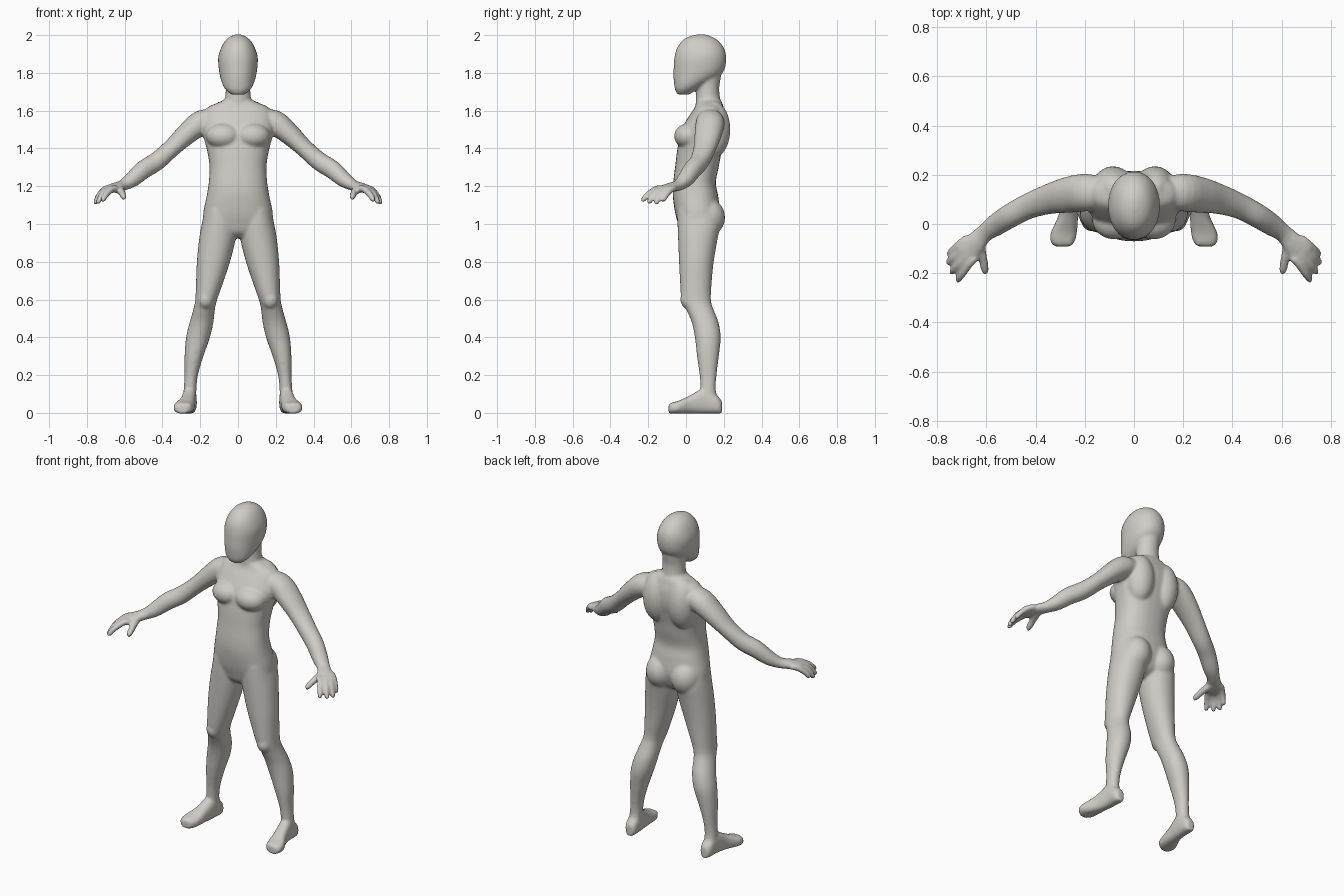
import bpy, bmesh, math
from mathutils import Vector, Matrix

SEG = 28
bm = bmesh.new()


def spline(rows, n=4):
    """Catmull-Rom refinement of a list of number rows."""
    out = []
    for i in range(len(rows) - 1):
        a, b, c, d = (rows[max(i - 1, 0)], rows[i], rows[i + 1],
                      rows[min(i + 2, len(rows) - 1)])
        for k in range(n):
            t = k / n
            out.append([0.5 * (2 * q + (r - p) * t + (2 * p - 5 * q + 4 * r - s) * t * t
                               + (3 * q - p - 3 * r + s) * t ** 3)
                        for p, q, r, s in zip(a, b, c, d)])
    return out + [list(rows[-1])]


def loft(rings, power=2.0, mirror=False):
    """Closed skin through (centre, u, v) superellipse rings."""
    for sx in ((1, -1) if mirror else (1,)):
        loops = []
        for c, u, v in rings:
            loop = []
            for k in range(SEG):
                a = 2 * math.pi * k / SEG
                ca, sa = math.cos(a), math.sin(a)
                p = (c + u * math.copysign(abs(ca) ** (2 / power), ca)
                     + v * math.copysign(abs(sa) ** (2 / power), sa))
                loop.append(bm.verts.new((p.x * sx, p.y, p.z)))
            loops.append(loop)
        faces = [bm.faces.new(loops[0]), bm.faces.new(loops[-1][::-1])]
        for a, b in zip(loops, loops[1:]):
            for k in range(SEG):
                j = (k + 1) % SEG
                faces.append(bm.faces.new((a[j], a[k], b[k], b[j])))
        bmesh.ops.recalc_face_normals(bm, faces=faces)


def stack(rows, power=2.0, mirror=False):
    """Horizontal sections: z, x min, x max, y min, y max."""
    loft([(Vector(((a + b) / 2, (c + d) / 2, z)), Vector((max(b - a, .004) / 2, 0, 0)),
           Vector((0, max(d - c, .004) / 2, 0))) for z, a, b, c, d in spline(rows)],
         power, mirror)


def tube(rows, power=2.0):
    """Mirrored limb along a path: x, y, z, sideways radius, upward radius."""
    rows = spline(rows)
    rings = []
    for i, r in enumerate(rows):
        t = Vector(rows[min(i + 1, len(rows) - 1)][:3]) - Vector(rows[max(i - 1, 0)][:3])
        t.normalize()
        side = t.cross(Vector((0, 0, 1))).normalized()
        rings.append((Vector(r[:3]), side * r[3], side.cross(t) * r[4]))
    loft(rings, power, True)


def bulge(centre, radii, mirror=True):
    for sx in ((1, -1) if mirror else (1,)):
        m = (Matrix.Translation((centre[0] * sx, centre[1], centre[2]))
             @ Matrix.Diagonal((*radii, 1)))
        bmesh.ops.create_uvsphere(bm, u_segments=28, v_segments=18, radius=1, matrix=m)


def centred(rows):
    return [(z, -w, w, a, b) for z, w, a, b in rows]


# Head: egg-shaped skull with a smooth face mask and jaw
stack(centred([(2.004, .012, .06, .10), (1.992, .042, .015, .135), (1.97, .068, -.02, .172),
               (1.93, .091, -.049, .202), (1.88, .105, -.062, .213), (1.82, .102, -.066, .205),
               (1.78, .095, -.067, .175), (1.74, .083, -.063, .11), (1.71, .065, -.058, .055),
               (1.685, .035, -.045, .015)]), 2.1)

# Neck
stack(centred([(1.85, .06, .06, .19), (1.78, .066, .05, .185), (1.72, .065, .055, .176),
               (1.66, .07, .052, .182), (1.60, .09, .05, .20)]))

# Torso from shoulders to crotch
stack(centred([(1.668, .05, .07, .17), (1.645, .10, .055, .19), (1.615, .165, .045, .20),
               (1.57, .185, .015, .212), (1.50, .192, -.025, .215), (1.42, .172, -.042, .198),
               (1.37, .16, -.05, .186), (1.30, .151, -.058, .173), (1.22, .155, -.068, .158),
               (1.15, .166, -.070, .17), (1.06, .184, -.058, .18), (1.00, .178, -.042, .165),
               (.955, .12, -.025, .14), (.925, .05, .01, .09)]), 2.3)

# Chest, shoulder blades, buttocks and kneecaps
bulge((.078, .015, 1.465), (.092, .078, .068))
bulge((.085, .145, 1.50), (.085, .09, .15))
bulge((.085, .115, 1.035), (.085, .092, .10))
bulge((.172, .012, .60), (.042, .042, .05))

# Legs
stack([(1.08, .02, .175, -.045, .17), (1.0, .008, .192, -.045, .182),
       (.92, .012, .206, -.042, .167), (.80, .042, .218, -.037, .147),
       (.70, .075, .222, -.032, .137), (.60, .110, .226, -.024, .132),
       (.55, .122, .236, .0, .145), (.48, .130, .256, .03, .172),
       (.40, .148, .275, .047, .184), (.30, .183, .283, .058, .174),
       (.20, .212, .283, .072, .162), (.12, .220, .288, .078, .158),
       (.05, .220, .290, .085, .178)], 2.1, True)

# Feet: sections along y, given as y, x centre, half width, height
loft([(Vector((x, y, h / 2 - .001)), Vector((w, 0, 0)), Vector((0, 0, h / 2 + .003)))
      for y, x, w, h in spline([(.19, .254, .022, .06), (.165, .255, .036, .09),
                                (.10, .257, .038, .13), (.03, .268, .041, .095),
                                (-.03, .284, .053, .066), (-.06, .289, .053, .057),
                                (-.082, .292, .042, .05), (-.092, .293, .025, .04)])],
     2.5, True)
# Big toes
tube([(.262, .0, .035, .02, .02), (.262, -.05, .034, .024, .024),
      (.268, -.086, .03, .018, .02)])

# Arms with flattened palms
tube([(.10, .12, 1.55, .06, .05), (.19, .128, 1.538, .076, .066),
      (.27, .118, 1.478, .073, .057), (.35, .10, 1.403, .061, .047),
      (.43, .072, 1.332, .052, .049), (.50, .035, 1.288, .049, .049),
      (.56, -.003, 1.236, .045, .041), (.61, -.04, 1.205, .037, .029),
      (.65, -.082, 1.193, .046, .025), (.69, -.118, 1.182, .053, .020),
      (.703, -.128, 1.176, .045, .014)], 2.1)

# Fingers: base x, y, then tip x, y, z
for bx, by, tx, ty, tz in ((.700, -.075, .753, -.122, 1.118), (.694, -.104, .757, -.160, 1.105),
                           (.684, -.132, .743, -.198, 1.108), (.666, -.156, .718, -.231, 1.118)):
    tube([(bx - .025, by + .02, 1.190, .016, .016), (bx, by, 1.185, .018, .018),
          (bx * .45 + tx * .55, by * .45 + ty * .55, 1.160, .0165, .017),
          (bx * .1 + tx * .9, by * .1 + ty * .9, tz + .014, .0145, .015),
          (tx, ty, tz, .010, .010)])

# Thumbs
tube([(.630, -.06, 1.195, .02, .02), (.627, -.10, 1.182, .024, .022),
      (.614, -.145, 1.165, .019, .019), (.606, -.185, 1.145, .017, .017),
      (.604, -.202, 1.135, .010, .011)])

# Fuse every volume into one smooth skin
mesh = bpy.data.meshes.new("body")
bm.to_mesh(mesh)
bm.free()
body = bpy.data.objects.new("body", mesh)
bpy.context.collection.objects.link(body)
skin = bpy.data.materials.new("warm grey")
skin.diffuse_color = (.63, .61, .57, 1)
mesh.materials.append(skin)
fuse = body.modifiers.new("fuse", 'REMESH')
fuse.mode = 'VOXEL'
fuse.voxel_size = .007
fuse.use_smooth_shade = True
soften = body.modifiers.new("soften", 'SMOOTH')
soften.factor = .5
soften.iterations = 12
